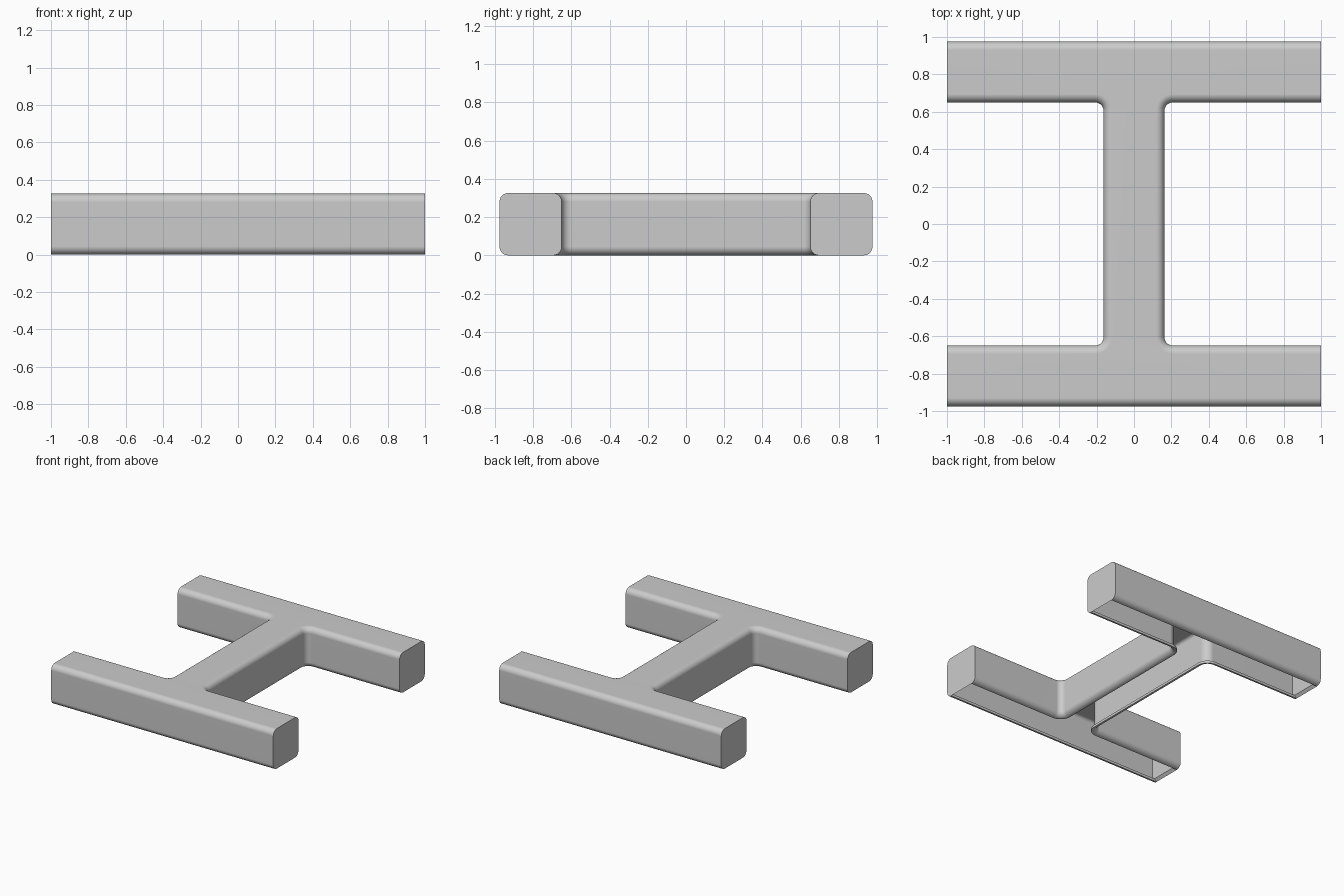
import bpy, bmesh, math

cube = bpy.data.objects.get("Cube")
if cube:
    bpy.data.objects.remove(cube)

HALF_LEN, OUTER_Y, INNER_Y, HALF_WEB, HEIGHT = 1.0, 0.975, 0.65, 0.1625, 0.326
R, STEPS = 0.045, 6   # rounding radius and segments
WALL = 0.02           # shell thickness

grey = bpy.data.materials.new("plain grey")
grey.use_nodes = True
colour = (0.6, 0.6, 0.6, 1)
grey.diffuse_color = colour
grey.node_tree.nodes["Principled BSDF"].inputs["Base Color"].default_value = colour


def outline(inset, end_x):
    """Counter-clockwise H outline; the bar ends lie flat at end_x."""
    quarter = [(end_x, OUTER_Y - inset), (end_x, INNER_Y + inset)]
    for i in range(STEPS + 1):   # filleted inner corner
        a = math.pi / 2 * (1 + i / STEPS)
        quarter.append((HALF_WEB + R + (R + inset) * math.cos(a),
                        INNER_Y - R + (R + inset) * math.sin(a)))
    right = quarter + [(x, -y) for x, y in reversed(quarter)]
    clockwise = right + [(-x, -y) for x, y in right]
    return clockwise[::-1]


def section(wall):
    """Wall profile from bottom to top as (inset, height, end_x)."""
    lower = []
    for i in range(STEPS + 1):
        a = math.pi / 2 * i / STEPS
        lower.append((R - (R - wall) * math.sin(a), R - (R - wall) * math.cos(a)))
    upper = [(d, HEIGHT - z) for d, z in reversed(lower)]
    return [(d, z, HALF_LEN - wall) for d, z in lower + upper]


# Loft down the inside, round the open bottom rim and up the outside
bm = bmesh.new()
layers = section(WALL)[::-1] + section(0)
rings = [[bm.verts.new((x, y, z)) for x, y in outline(d, end)] for d, z, end in layers]
for low, high in zip(rings, rings[1:]):
    for i in range(len(low)):
        j = (i + 1) % len(low)
        bm.faces.new((low[i], low[j], high[j], high[i]))

# Top plate, outside and inside
caps = [bm.faces.new(rings[-1]), bm.faces.new(rings[0][::-1])]
bm.normal_update()
bmesh.ops.triangulate(bm, faces=caps)

mesh = bpy.data.meshes.new("h_frame_shell")
bm.to_mesh(mesh)
bm.free()
mesh.materials.append(grey)
frame = bpy.data.objects.new("h_frame_shell", mesh)
bpy.context.collection.objects.link(frame)
bpy.context.view_layer.objects.active = frame
frame.select_set(True)
bpy.ops.object.shade_smooth_by_angle(angle=math.radians(35))

# Keep the broad faces flat and confine shading to the rounded edges
flatten = frame.modifiers.new("flat_faces", 'WEIGHTED_NORMAL')
flatten.keep_sharp = True
